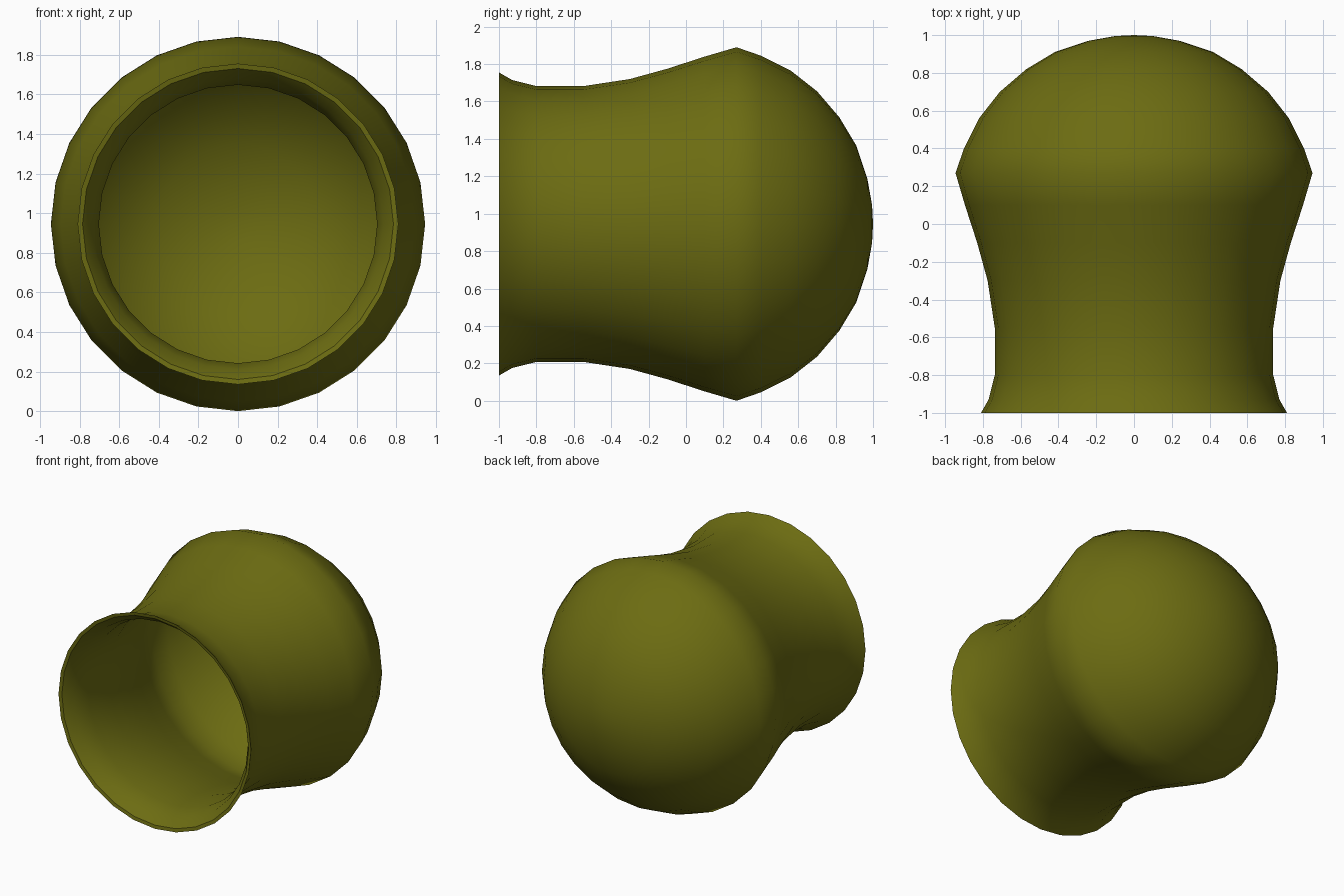
import bpy, math

if "Cube" in bpy.data.objects:
    bpy.data.objects.remove(bpy.data.objects["Cube"])

SEGMENTS = 28
CENTRE_Z = 0.945

# Half profile of the hollow vessel: (y, radius), open mouth to rounded back
outer = [(-1.0, 0.81), (-0.93, 0.77), (-0.8, 0.737), (-0.55, 0.737), (-0.3, 0.775),
         (-0.1, 0.83), (0.1, 0.895), (0.27, 0.945), (0.4, 0.90), (0.56, 0.82),
         (0.7, 0.71), (0.82, 0.57), (0.91, 0.42), (0.97, 0.24), (0.995, 0.1)]
# Thin inner wall, running from the back to the mouth
inner = [(0.97, 0.09), (0.945, 0.23), (0.885, 0.405), (0.8, 0.55), (0.68, 0.685),
         (0.545, 0.795), (0.39, 0.872), (0.26, 0.912), (0.1, 0.863), (-0.1, 0.798),
         (-0.3, 0.743), (-0.55, 0.703), (-0.8, 0.703), (-0.93, 0.735), (-0.995, 0.785)]


def ring_verts(profile):
    return [(r * math.cos(2 * math.pi * i / SEGMENTS), y,
             CENTRE_Z + r * math.sin(2 * math.pi * i / SEGMENTS))
            for y, r in profile for i in range(SEGMENTS)]


verts = ring_verts(outer + inner)
faces = []
n_out, n_all = len(outer), len(outer) + len(inner)

# Walls and mouth rim
for k in range(n_all):
    if k == n_out - 1:
        continue  # both back poles are closed separately
    a, b = k * SEGMENTS, ((k + 1) % n_all) * SEGMENTS
    for i in range(SEGMENTS):
        j = (i + 1) % SEGMENTS
        faces.append((a + i, a + j, b + j, b + i))

# Back poles of the outer and inner walls
for ring, y, flip in ((n_out - 1, 1.0, False), (n_out, 0.975, True)):
    pole = len(verts)
    verts.append((0, y, CENTRE_Z))
    for i in range(SEGMENTS):
        a, b = ring * SEGMENTS + i, ring * SEGMENTS + (i + 1) % SEGMENTS
        faces.append((b, a, pole) if flip else (a, b, pole))

mesh = bpy.data.meshes.new("hollow_vessel")
mesh.from_pydata(verts, [], faces)
mesh.update()
vessel = bpy.data.objects.new("hollow_vessel", mesh)
bpy.context.collection.objects.link(vessel)

# Outward normals: rings turn from +x to +z, which faces inward without a flip
if mesh.polygons[0].normal.dot(mesh.polygons[0].center -
                               type(mesh.polygons[0].center)((0, 0, CENTRE_Z))) < 0:
    mesh.flip_normals()

# Olive finish
olive = bpy.data.materials.new("olive")
olive.diffuse_color = (0.15, 0.15, 0.006, 1)
olive.use_nodes = True
olive.node_tree.nodes["Principled BSDF"].inputs["Base Color"].default_value = olive.diffuse_color
mesh.materials.append(olive)

bpy.context.view_layer.objects.active = vessel
vessel.select_set(True)
bpy.ops.object.shade_smooth_by_angle(angle=math.radians(40))
